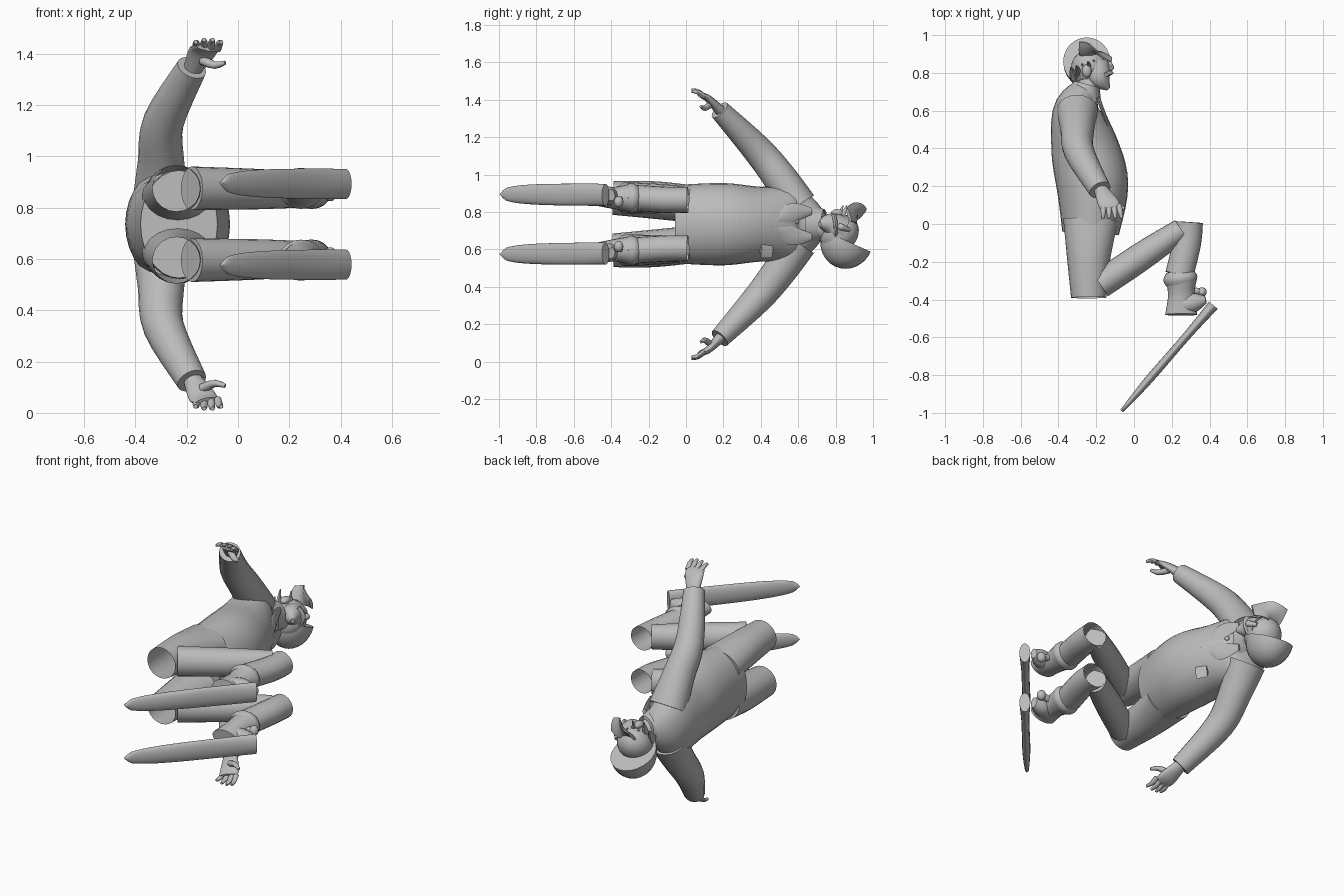
import bpy, bmesh, math
from mathutils import Vector, Matrix

if "Cube" in bpy.data.objects:
    bpy.data.objects.remove(bpy.data.objects["Cube"], do_unlink=True)

# The body lies on its side: x is its front, y its up, z runs across it
MIDDLE = Vector((0, 0, .735))
FORWARD = Vector((1, 0, 0))

grey = bpy.data.materials.new("plain grey")
grey.use_nodes = True
grey.diffuse_color = (.5, .5, .5, 1)
grey.node_tree.nodes["Principled BSDF"].inputs["Base Color"].default_value = grey.diffuse_color


def finish(bm, name):
    """Turn the bmesh into a smooth grey object."""
    bmesh.ops.recalc_face_normals(bm, faces=bm.faces)
    mesh = bpy.data.meshes.new(name)
    bm.to_mesh(mesh)
    bm.free()
    mesh.materials.append(grey)
    part = bpy.data.objects.new(name, mesh)
    bpy.context.collection.objects.link(part)
    bpy.ops.object.select_all(action="DESELECT")
    part.select_set(True)
    bpy.context.view_layer.objects.active = part
    bpy.ops.object.shade_smooth_by_angle(angle=math.radians(50))


def spline(values, t):
    """Smooth curve through evenly spaced values, with t from zero to one."""
    last = len(values) - 1
    if last == 0:
        return values[0]
    i = min(int(t * last), last - 1)
    f = t * last - i
    before, start, end, after = (values[max(0, min(last, i + k))] for k in (-1, 0, 1, 2))
    slope_start, slope_end = (end - before) / 2, (after - start) / 2
    blend = f * f * (3 - 2 * f)
    return (start * (1 - blend) + end * blend
            + slope_start * (f * (1 - f) * (1 - f)) - slope_end * (f * f * (1 - f)))


def tube(name, path, width, depth, side=1, sides=20, steps=12, closed_start=True, closed_end=True):
    """Elliptical tube along a path; width is towards the front, depth across the body."""
    bm = bmesh.new()
    points = [Vector((x, y, z * side)) + MIDDLE for x, y, z in path]
    centers = [spline(points, i / steps) for i in range(steps + 1)]
    rings = []
    for i, center in enumerate(centers):
        along = (centers[min(i + 1, steps)] - centers[max(i - 1, 0)]).normalized()
        u = (FORWARD - along * along.dot(FORWARD)).normalized()
        u, v = u * spline(width, i / steps), along.cross(u) * spline(depth, i / steps)
        angles = [math.tau * k / sides for k in range(sides)]
        rings.append([bm.verts.new(center + u * math.cos(a) + v * math.sin(a)) for a in angles])
    for low, high in zip(rings, rings[1:]):
        for k in range(sides):
            bm.faces.new((low[k - 1], low[k], high[k], high[k - 1]))
    if closed_start:
        bm.faces.new(rings[0])
    if closed_end:
        bm.faces.new(rings[-1])
    finish(bm, name)


def ball(name, center, radii, tilt=0, half=False):
    """Ellipsoid tilted about the front axis, or only its upper half."""
    bm = bmesh.new()
    bmesh.ops.create_uvsphere(bm, u_segments=24, v_segments=16, radius=1)
    if half:
        bmesh.ops.bisect_plane(bm, geom=bm.verts[:] + bm.edges[:] + bm.faces[:],
                               plane_co=MIDDLE * 0, plane_no=(0, 0, 1), clear_inner=True)
        bmesh.ops.holes_fill(bm, edges=[e for e in bm.edges if e.is_boundary])
    bm.transform(Matrix.Translation(MIDDLE + Vector(center))
                 @ Matrix.Rotation(math.radians(tilt), 4, "X") @ Matrix.Diagonal((*radii, 1)))
    finish(bm, name)


# Jacket with a forward belly, neck and open collar
tube("jacket", path=[(-.23, -.05, 0), (-.22, .2, 0), (-.26, .4, 0), (-.3, .6, 0), (-.25, .72, 0)],
     width=[.15, .19, .18, .13, .07], depth=[.21, .22, .2, .2, .08], sides=28, steps=20)
tube("neck", path=[(-.25, .65, 0), (-.23, .8, -.04)], width=[.06], depth=[.06])
tube("collar", path=[(-.27, .66, 0), (-.25, .74, 0)], width=[.1, .07], depth=[.11, .08],
     closed_start=False, closed_end=False)

# Buttons and breast pocket
for height, front in ((.28, -.05), (.48, -.12), (.59, -.17)):
    ball("button", (front, height, .015), (.014, .014, .014))
tube("pocket_flap", path=[(-.11, .4, -.13), (-.14, .46, -.13)], width=[.015], depth=[.05], sides=4)

for side, label in ((1, "left"), (-1, "right")):
    # Lapel, sleeve and cuff
    tube(label + "_lapel", path=[(-.1, .45, .01), (-.15, .56, .06), (-.19, .67, .07)],
         width=[.01], depth=[.006, .05, .02], side=side, sides=8)
    tube(label + "_sleeve", path=[(-.3, .6, .1), (-.3, .5, .25), (-.29, .38, .4), (-.18, .18, .61)],
         width=[.11, .09, .08, .06], depth=[.1, .09, .08, .055], side=side)

    # Hand: palm, a fan of four curved fingers, and thumb
    tube(label + "_palm", path=[(-.18, .19, .6), (-.14, .12, .67), (-.12, .08, .69)],
         width=[.035, .055, .05], depth=[.03, .02, .015], side=side)
    for finger in range(4):
        fan = finger / 3
        reach = .01 * math.sin(math.pi * fan)
        knuckle = Vector((-.16 + .08 * fan, .1, .68))
        tip = Vector((-.165 + .1 * fan, .03, .71 + reach))
        bend = (knuckle + tip) / 2 + Vector((0, 0, .01))
        tube(label + "_finger", path=[knuckle, bend, tip], width=[.015, .014, .008],
             depth=[.013, .012, .008], side=side, sides=8, steps=6)
    tube(label + "_thumb", path=[(-.14, .13, .64), (-.09, .1, .62), (-.05, .08, .63)],
         width=[.02, .016, .008], depth=[.018, .015, .008], side=side, sides=8, steps=6)

    # Trousers: seat open at the hem, thigh folding up from it, and shin
    tube(label + "_trouser_seat", path=[(-.23, .02, .11), (-.24, -.18, .13), (-.24, -.39, .14)],
         width=[.145, .115, .093], depth=[.1, .1, .09], side=side, closed_end=False)
    tube(label + "_trouser_thigh", path=[(-.18, -.32, .14), (.25, -.03, .135)],
         width=[.075, .075, .06], depth=[.085, .08, .07], side=side)
    tube(label + "_trouser_shin", path=[(.29, .01, .13), (.28, -.1, .13), (.24, -.27, .14)],
         width=[.075], depth=[.07], side=side, closed_start=False)

    # Boot with padded cuff, toe, strap and knob
    tube(label + "_boot_cuff", path=[(.24, -.25, .14), (.25, -.32, .14)],
         width=[.07, .09, .08], depth=[.06, .08, .07], side=side)
    tube(label + "_boot", path=[(.25, -.3, .14), (.25, -.38, .14), (.25, -.48, .15)],
         width=[.08, .07, .085], depth=[.075, .06, .05], side=side)
    tube(label + "_boot_toe", path=[(.26, -.43, .15), (.38, -.4, .155)],
         width=[.05, .05, .02], depth=[.05, .05, .03], side=side)
    tube(label + "_boot_strap", path=[(.28, -.35, .14), (.36, -.36, .12)],
         width=[.02], depth=[.02], side=side, sides=8)
    ball(label + "_boot_knob", (.36, -.36, side * .12), (.025, .025, .03))

    # Long ski, narrowing to a rounded tip and thickest at its tail
    taper = [math.sqrt(1 - (i / 16) ** 4) for i in range(17)]
    tube(label + "_ski", path=[(.42, -.43, .157), (-.065, -.99, .16)], width=[.03, .022, .022, .01],
         depth=[.056 * t + .003 for t in taper], side=side, steps=24)

# Head leaning to one side, with jaw, beard, nose, moustache and ears
ball("head", (-.235, .82, -.05), (.1, .11, .095), tilt=40)
tube("jaw_and_beard", path=[(-.2, .84, -.03), (-.18, .77, 0), (-.135, .715, 0)],
     width=[.07, .06, .012], depth=[.07, .06, .015])
tube("nose", path=[(-.15, .87, -.03), (-.12, .83, -.015), (-.14, .82, -.01)],
     width=[.015], depth=[.012, .018, .015], sides=8)
tube("moustache", path=[(-.15, .8, -.06), (-.13, .8, 0), (-.15, .79, .05)],
     width=[.015, .022, .015], depth=[.012], sides=8)
for place in ((-.25, .81, .06), (-.25, .76, -.14)):
    ball("ear", place, (.025, .035, .02))

# Cap dome, peak and loose hair
ball("cap", (-.25, .86, -.09), (.125, .14, .15), tilt=156, half=True)
tube("cap_peak", path=[(-.29, .93, .045), (-.2, .91, .06), (-.12, .87, .05)],
     width=[.01], depth=[.05, .06, .04], sides=10)
for lock in range(5):
    root = Vector((-.32 + .03 * lock, .78 + .01 * lock, -.02))
    tip = root + Vector((-.015, .05, .07 + .05 * (lock % 2)))
    tube("hair_lock", path=[root, tip], width=[.022, .014, .003], depth=[.03, .018, .003],
         sides=6, steps=5)
